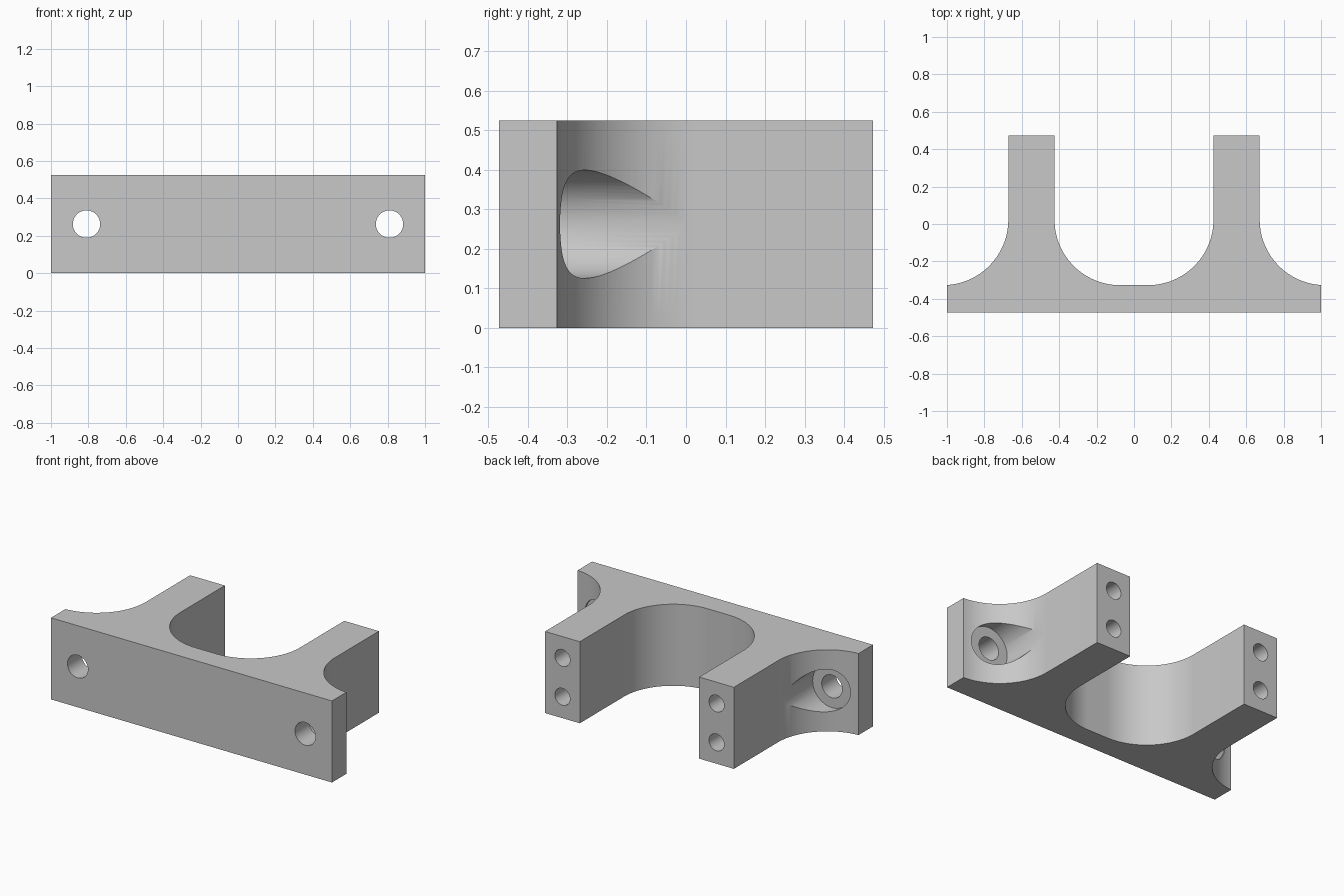
import bpy, bmesh, math
from mathutils import Matrix, Vector

cube = bpy.data.objects.get("Cube")
if cube:
    bpy.data.objects.remove(cube, do_unlink=True)

# Overall sizes
HEIGHT = 0.525
FRONT, BACK = -0.473, 0.473
WEB = -0.327            # back face of the mounting plate
ARM_IN, ARM_OUT = 0.425, 0.672
R = 0.35                # fillet radius
HOLE_X = 0.81
MID = HEIGHT / 2

grey = bpy.data.materials.new("plain grey")
grey.use_nodes = True
colour = (0.58, 0.58, 0.58, 1)
grey.diffuse_color = colour
grey.node_tree.nodes["Principled BSDF"].inputs["Base Color"].default_value = colour


def make_object(name, bm):
    mesh = bpy.data.meshes.new(name)
    bmesh.ops.recalc_face_normals(bm, faces=bm.faces)
    bm.to_mesh(mesh)
    bm.free()
    mesh.materials.append(grey)
    obj = bpy.data.objects.new(name, mesh)
    bpy.context.collection.objects.link(obj)
    return obj


def arc(cx, start, end, steps=28):
    cy = WEB + R
    angles = [math.radians(start + (end - start) * i / steps) for i in range(steps + 1)]
    return [(cx + R * math.cos(a), cy + R * math.sin(a)) for a in angles]


def drill(body, name, x, z, radius, y0, y1):
    """Cut a round hole along y."""
    bm = bmesh.new()
    place = (Matrix.Translation(Vector((x, (y0 + y1) / 2, z)))
             @ Matrix.Rotation(math.pi / 2, 4, "X"))
    bmesh.ops.create_cone(bm, cap_ends=True, segments=64, radius1=radius,
                          radius2=radius, depth=y1 - y0, matrix=place)
    cutter = make_object(name, bm)
    cutter.hide_render = True
    mod = body.modifiers.new(name, "BOOLEAN")
    mod.operation = "DIFFERENCE"
    mod.solver = "EXACT"
    mod.object = cutter
    bpy.ops.object.modifier_apply(modifier=mod.name)
    bpy.data.objects.remove(cutter, do_unlink=True)


# Bracket profile: right half, then mirrored
outer_centre = ARM_OUT + R
end_angle = 270 - math.degrees(math.asin((outer_centre - 1) / R))
half = arc(ARM_IN - R, 270, 360)
half += [(ARM_IN, BACK), (ARM_OUT, BACK)]
half += arc(outer_centre, 180, end_angle)
half += [(1, FRONT)]
outline = half + [(-x, y) for x, y in reversed(half)]

bm = bmesh.new()
base = bm.faces.new([bm.verts.new((x, y, 0)) for x, y in outline])
grown = bmesh.ops.extrude_face_region(bm, geom=[base])
top = [v for v in grown["geom"] if isinstance(v, bmesh.types.BMVert)]
bmesh.ops.translate(bm, verts=top, vec=(0, 0, HEIGHT))
bracket = make_object("bracket", bm)
bpy.ops.object.select_all(action="DESELECT")
bpy.context.view_layer.objects.active = bracket
bracket.select_set(True)

for side in (-1, 1):
    # Counterbored mounting hole through the plate
    drill(bracket, "counterbore", side * HOLE_X, MID, 0.137, WEB, 0.3)
    drill(bracket, "mounting_hole", side * HOLE_X, MID, 0.073, FRONT - 0.1, 0)
    # Two blind screw holes in the arm end
    for offset in (-0.125, 0.125):
        drill(bracket, "screw_hole", side * (ARM_IN + ARM_OUT) / 2,
              MID + offset, 0.054, BACK - 0.4, BACK + 0.1)

# Smooth curves, flat planes
bpy.ops.object.shade_smooth_by_angle(angle=math.radians(30))
weighted = bracket.modifiers.new("flat_planes", "WEIGHTED_NORMAL")
weighted.keep_sharp = True
